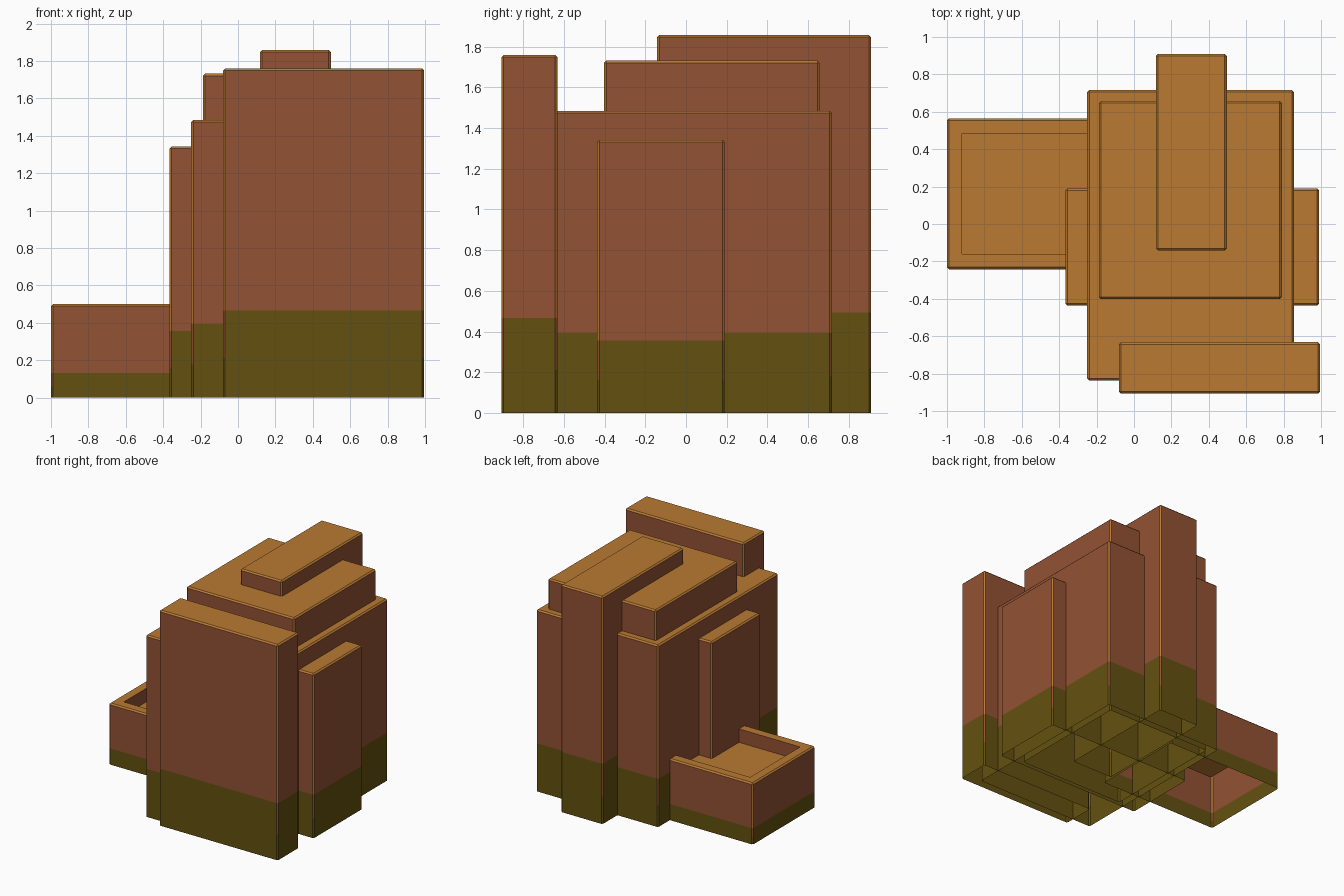
import bpy, bmesh
from mathutils import Vector

if "Cube" in bpy.data.objects:
    bpy.data.objects.remove(bpy.data.objects["Cube"])


def material(name, rgb):
    m = bpy.data.materials.new(name)
    m.diffuse_color = (*rgb, 1)
    m.use_nodes = True
    m.node_tree.nodes["Principled BSDF"].inputs["Base Color"].default_value = m.diffuse_color
    return m


WALL, TRIM, BASE = 0, 1, 2
MATS = [material("brick_red", (0.29, 0.084, 0.034)),
        material("ochre_trim", (0.49, 0.195, 0.032)),
        material("olive_base", (0.125, 0.082, 0.005))]


def block(name, x0, x1, y0, y1, h, recess=False):
    """Open-bottomed block with bevelled edges, coloured by height and direction."""
    low = -0.1
    bm = bmesh.new()
    bmesh.ops.create_cube(bm, size=1)
    for v in bm.verts:
        v.co = Vector((x1 if v.co.x > 0 else x0,
                       y1 if v.co.y > 0 else y0,
                       h if v.co.z > 0 else low))
    bmesh.ops.bevel(bm, geom=bm.edges[:], offset=0.011, segments=1,
                    affect='EDGES', profile=0.5)
    # sunken roof floor behind a parapet
    if recess:
        top = max(bm.faces, key=lambda f: f.calc_center_median().z)
        bmesh.ops.inset_individual(bm, faces=[top], thickness=0.098)
        bmesh.ops.inset_individual(bm, faces=[top], thickness=0.001, depth=-0.11)
    # cut open at the ground, then cut the colour bands
    bm.normal_update()
    for z, clear in ((0, True), (0.12 * h, False), (0.265 * h, False)):
        bmesh.ops.bisect_plane(bm, geom=bm.verts[:] + bm.edges[:] + bm.faces[:],
                               plane_co=(0, 0, z), plane_no=(0, 0, 1),
                               clear_inner=clear)
    bm.normal_update()
    for f in bm.faces:
        n, z = f.normal, f.calc_center_median().z
        corner = abs(n.x) > 0.3 and abs(n.y) > 0.3
        if n.z > 0.3:
            f.material_index = TRIM
        elif corner:
            f.material_index = BASE if z < 0.12 * h else WALL if z < 0.265 * h else TRIM
        else:
            f.material_index = BASE if z < 0.265 * h else WALL
    me = bpy.data.meshes.new(name)
    bm.to_mesh(me)
    bm.free()
    for m in MATS:
        me.materials.append(m)
    ob = bpy.data.objects.new(name, me)
    bpy.context.collection.objects.link(ob)
    return ob


# overlapping building blocks
block("front_slab", -0.08, 0.995, -0.907, -0.632, 1.76)
block("main_block", -0.25, 0.855, -0.838, 0.717, 1.485)
block("upper_block", -0.187, 0.79, -0.402, 0.657, 1.732)
block("rear_tower", 0.118, 0.496, -0.142, 0.91, 1.858)
block("side_bays", -0.367, 0.99, -0.437, 0.19, 1.342)
block("low_wing", -1.0, 0.1, -0.242, 0.565, 0.5, recess=True)
